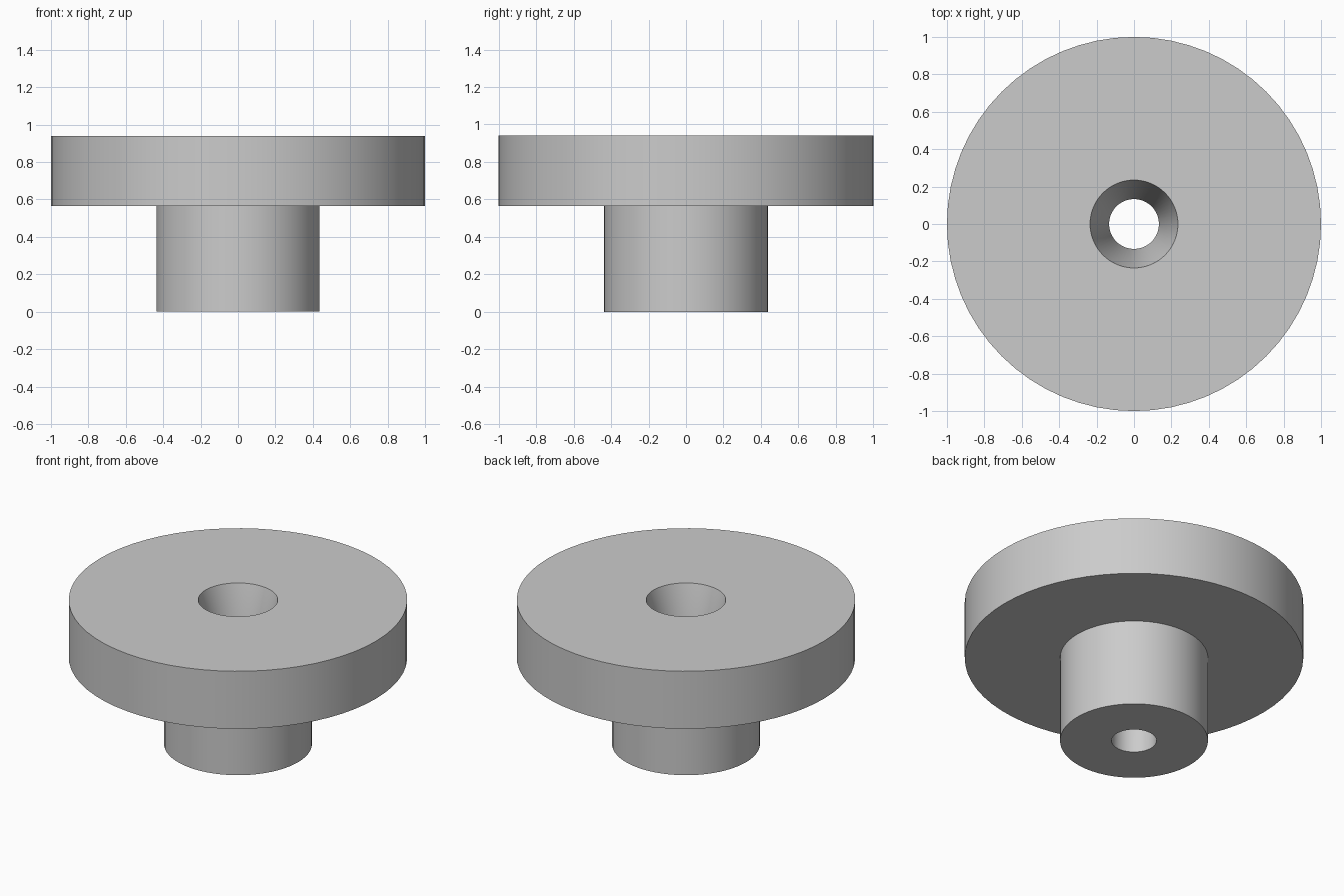
import bpy
import bmesh
import math

cube = bpy.data.objects.get("Cube")
if cube:
    bpy.data.objects.remove(cube, do_unlink=True)

SEGMENTS = 64
HEIGHT, SHOULDER = 0.94, 0.565
DISC_R, HUB_R = 1.0, 0.437
BORE_R, FLARE_R = 0.133, 0.235

# Plain grey material
grey = bpy.data.materials.new("light grey")
grey.use_nodes = True
colour = (0.6, 0.6, 0.6, 1)
grey.diffuse_color = colour
grey.node_tree.nodes["Principled BSDF"].inputs["Base Color"].default_value = colour


def lathe(name, profile):
    """Revolve a closed (radius, height) loop around the z axis."""
    bm = bmesh.new()
    rings = []
    for r, z in profile:
        ring = []
        for i in range(SEGMENTS):
            a = math.tau * i / SEGMENTS
            ring.append(bm.verts.new((r * math.cos(a), r * math.sin(a), z)))
        rings.append(ring)
    for k, low in enumerate(rings):
        high = rings[(k + 1) % len(rings)]
        for i in range(SEGMENTS):
            j = (i + 1) % SEGMENTS
            bm.faces.new((low[i], low[j], high[j], high[i]))
    bmesh.ops.recalc_face_normals(bm, faces=bm.faces)
    mesh = bpy.data.meshes.new(name)
    bm.to_mesh(mesh)
    bm.free()
    mesh.materials.append(grey)
    obj = bpy.data.objects.new(name, mesh)
    bpy.context.collection.objects.link(obj)
    return obj


# Wide disc on a narrow hub, with a through bore flaring out at the top
flanged_hub = lathe("flanged_hub", [
    (BORE_R, 0), (HUB_R, 0), (HUB_R, SHOULDER), (DISC_R, SHOULDER),
    (DISC_R, HEIGHT), (FLARE_R, HEIGHT), (BORE_R, SHOULDER),
])

# Smooth walls, crisp rims
bpy.ops.object.select_all(action="DESELECT")
flanged_hub.select_set(True)
bpy.context.view_layer.objects.active = flanged_hub
bpy.ops.object.shade_smooth_by_angle(angle=math.radians(30))
